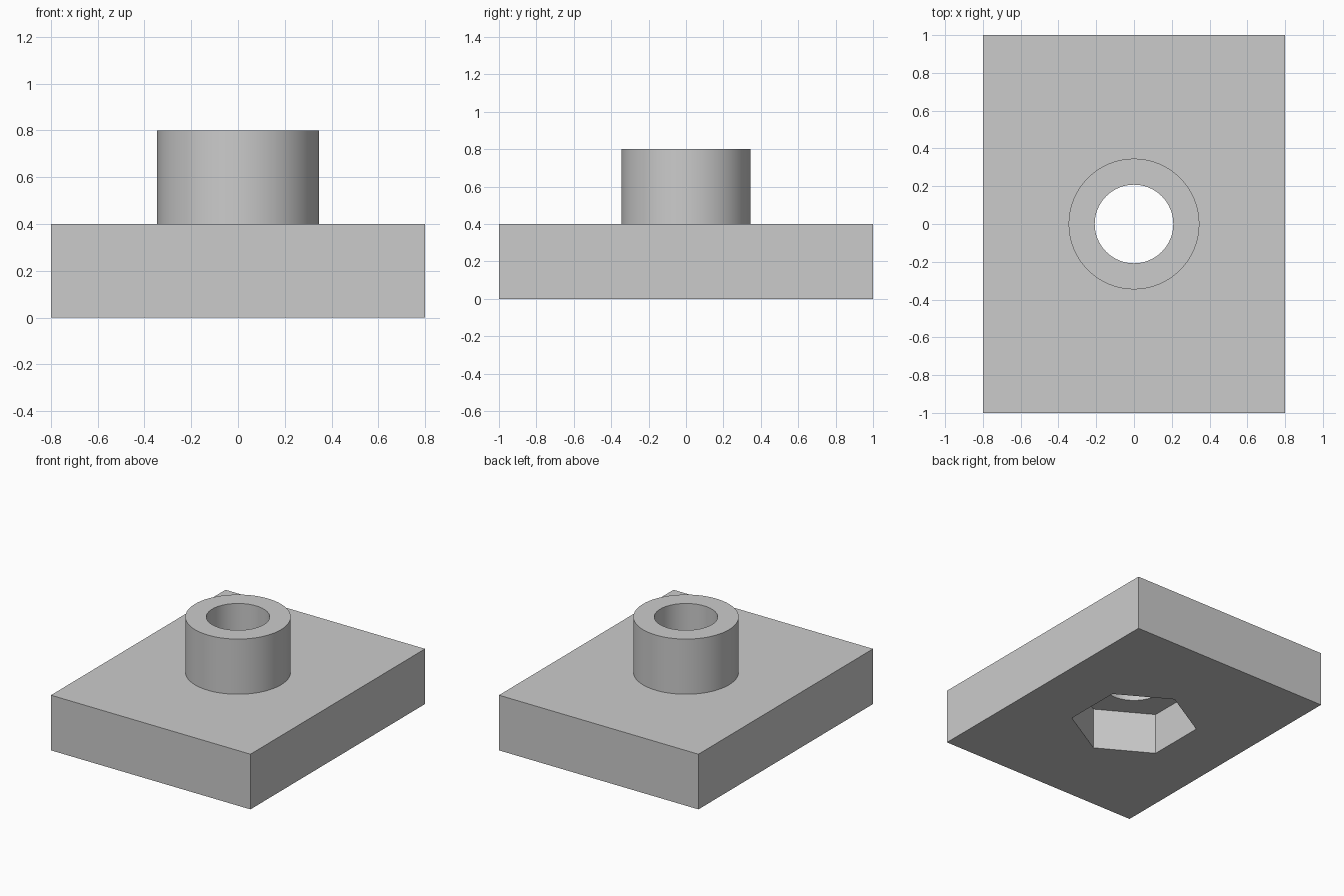
import bpy
import math

default = bpy.data.objects.get("Cube")
if default:
    bpy.data.objects.remove(default, do_unlink=True)

# Single grey colour
GREY = (0.6, 0.6, 0.6, 1)
grey = bpy.data.materials.new("Light grey")
grey.use_nodes = True
grey.diffuse_color = GREY
grey.node_tree.nodes["Principled BSDF"].inputs["Base Color"].default_value = GREY

PLATE_TOP, BOSS_TOP, POCKET_DEPTH = 0.4, 0.8, 0.3


def prism(name, sides, radius, bottom, top, turn=0):
    """Upright prism or cylinder between two heights."""
    bpy.ops.mesh.primitive_cylinder_add(
        vertices=sides, radius=radius, depth=top - bottom,
        location=(0, 0, (bottom + top) / 2), rotation=(0, 0, turn))
    obj = bpy.context.object
    obj.name = name
    obj.data.materials.append(grey)
    return obj


def combine(target, tool, operation):
    """Apply a boolean and remove the used tool."""
    mod = target.modifiers.new(operation.title(), "BOOLEAN")
    mod.operation, mod.object, mod.solver = operation, tool, "EXACT"
    bpy.ops.object.select_all(action="DESELECT")
    bpy.context.view_layer.objects.active = target
    target.select_set(True)
    bpy.ops.object.modifier_apply(modifier=mod.name)
    bpy.data.objects.remove(tool, do_unlink=True)


# Rectangular base plate
bpy.ops.mesh.primitive_cube_add(size=1, location=(0, 0, PLATE_TOP / 2))
plate = bpy.context.object
plate.name = "mounting_plate"
plate.scale = (1.6, 2, PLATE_TOP)
bpy.ops.object.transform_apply(location=False, rotation=False, scale=True)
plate.data.materials.append(grey)

# Round boss, through bore and hexagonal nut pocket underneath
combine(plate, prism("boss", 96, 0.346, PLATE_TOP - 0.05, BOSS_TOP), "UNION")
combine(plate, prism("bore", 96, 0.208, -0.1, BOSS_TOP + 0.1), "DIFFERENCE")
combine(plate, prism("nut_pocket", 6, 0.424, -0.1, POCKET_DEPTH), "DIFFERENCE")

# Smooth the round walls, keep the corners crisp
bpy.ops.object.shade_smooth_by_angle(angle=math.radians(30))
